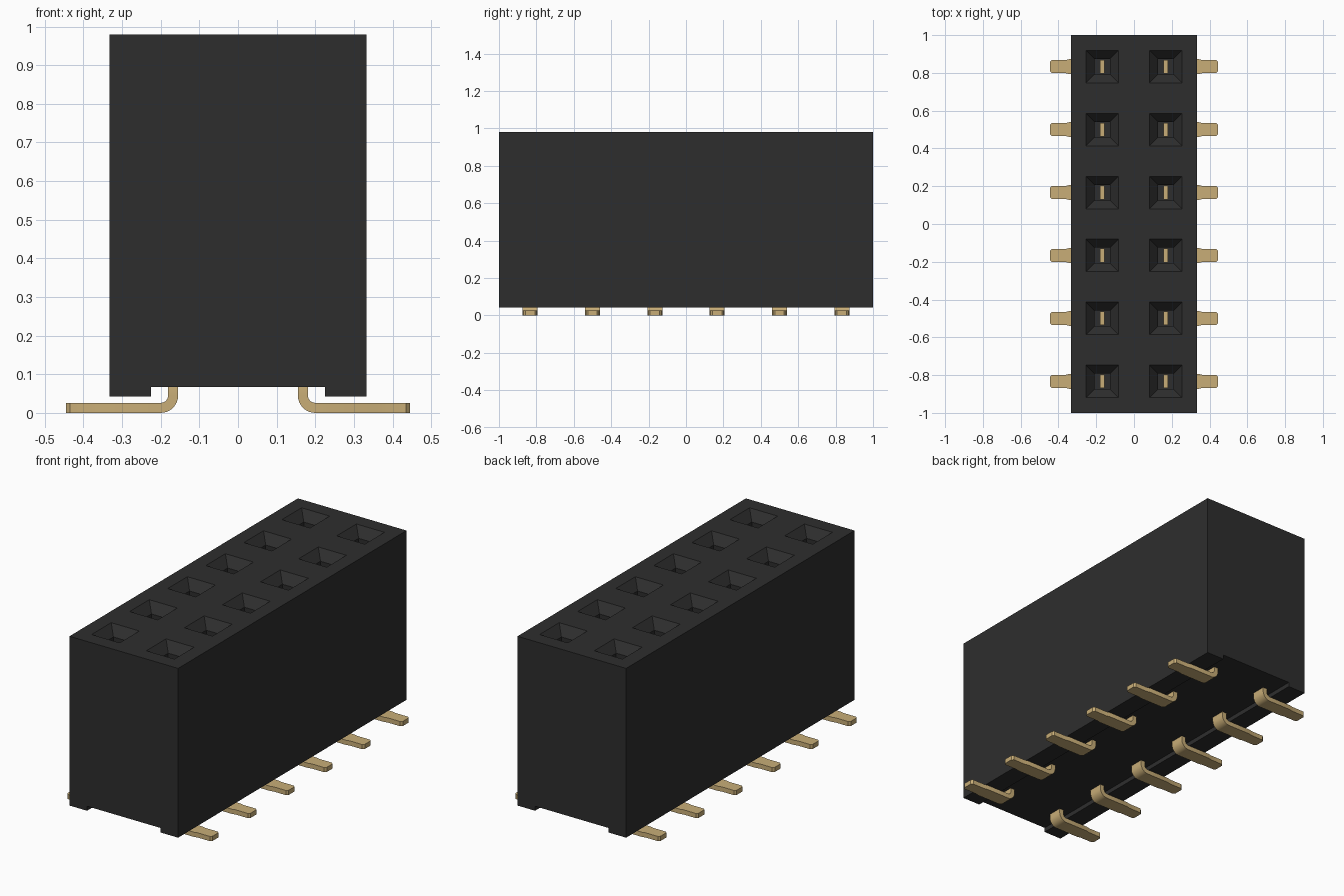
import bpy, bmesh, math

cube = bpy.data.objects.get("Cube")
if cube:
    bpy.data.objects.remove(cube, do_unlink=True)

PITCH = 1 / 3
ROWS = [(i - 2.5) * PITCH for i in range(6)]
COL_X = 0.168
TOP = 0.98


def material(name, rgb):
    m = bpy.data.materials.new(name)
    m.use_nodes = True
    m.diffuse_color = (*rgb, 1)
    bsdf = m.node_tree.nodes["Principled BSDF"]
    bsdf.inputs["Base Color"].default_value = (*rgb, 1)
    bsdf.inputs["Roughness"].default_value = 0.6
    return m


def make_object(name, bm, mat):
    bmesh.ops.recalc_face_normals(bm, faces=bm.faces)
    me = bpy.data.meshes.new(name)
    bm.to_mesh(me)
    bm.free()
    me.materials.append(mat)
    ob = bpy.data.objects.new(name, me)
    bpy.context.collection.objects.link(ob)
    return ob


def loft(bm, rings):
    """Skin a closed solid through rings of equal point count."""
    loops = [[bm.verts.new(p) for p in r] for r in rings]
    n = len(loops[0])
    for a, b in zip(loops, loops[1:]):
        for i in range(n):
            j = (i + 1) % n
            bm.faces.new((a[i], a[j], b[j], b[i]))
    bm.faces.new(loops[0][::-1])
    bm.faces.new(loops[-1])


black = material("black plastic", (0.027, 0.027, 0.027))
gold = material("gold plating", (0.58, 0.42, 0.185))

# Housing: block with a shallow channel along its underside
half = [(0.333, TOP), (0.333, 0.042), (0.225, 0.042), (0.225, 0.067)]
profile = half + [(-x, z) for x, z in reversed(half)]
bm = bmesh.new()
loft(bm, [[(x, y, z) for x, z in profile] for y in (-1, 1)])
housing = make_object("housing", bm, black)

# Sockets: square shafts with funnel mouths, cut from the top
bm = bmesh.new()
for cx in (-COL_X, COL_X):
    for cy in ROWS:
        rings = []
        for h, z in ((0.041, 0.2), (0.041, TOP - 0.05), (0.086, TOP), (0.086, TOP + 0.05)):
            rings.append([(cx + sx * h, cy + sy * h, z)
                          for sx, sy in ((-1, -1), (1, -1), (1, 1), (-1, 1))])
        loft(bm, rings)
cutter = make_object("socket_cutter", bm, black)
cutter.hide_render = True
mod = housing.modifiers.new("sockets", "BOOLEAN")
mod.operation = "DIFFERENCE"
mod.solver = "EXACT"
mod.object = cutter
bpy.context.view_layer.objects.active = housing
bpy.ops.object.modifier_apply(modifier=mod.name)
bpy.data.objects.remove(cutter, do_unlink=True)

# Contact side section: (inner x, z), (outer x, z), half width, from top to foot tip
T, R = 0.026, 0.045
X0, XC = COL_X - T / 2, COL_X - T / 2 + R
section = [((X0, 0.5), (X0 + T, 0.5), 0.036),
           ((X0, 0.09), (X0 + T, 0.09), 0.036),
           ((X0, 0.075), (X0 + T, 0.075), 0.04)]
for i in range(9):
    a = math.pi / 2 * i / 8
    section.append(tuple((XC - r * math.cos(a), R - r * math.sin(a)) for r in (R, R - T)) + (0.04,))
for x, w in ((0.34, 0.04), (0.36, 0.035), (0.435, 0.035), (0.445, 0.025)):
    section.append(((x, 0), (x, T), w))


def contact(name, side, y):
    bm = bmesh.new()
    loft(bm, [[(side * a[0], y - w, a[1]), (side * b[0], y - w, b[1]),
               (side * b[0], y + w, b[1]), (side * a[0], y + w, a[1])]
              for a, b, w in section])
    ob = make_object(name, bm, gold)
    bpy.ops.object.select_all(action="DESELECT")
    ob.select_set(True)
    bpy.context.view_layer.objects.active = ob
    bpy.ops.object.shade_smooth_by_angle(angle=math.radians(25))


# Two mirrored rows of bent contacts
for side, label in ((1, "left"), (-1, "right")):
    for i, y in enumerate(ROWS):
        contact(f"{label}_contact_{i + 1}", side, y)
